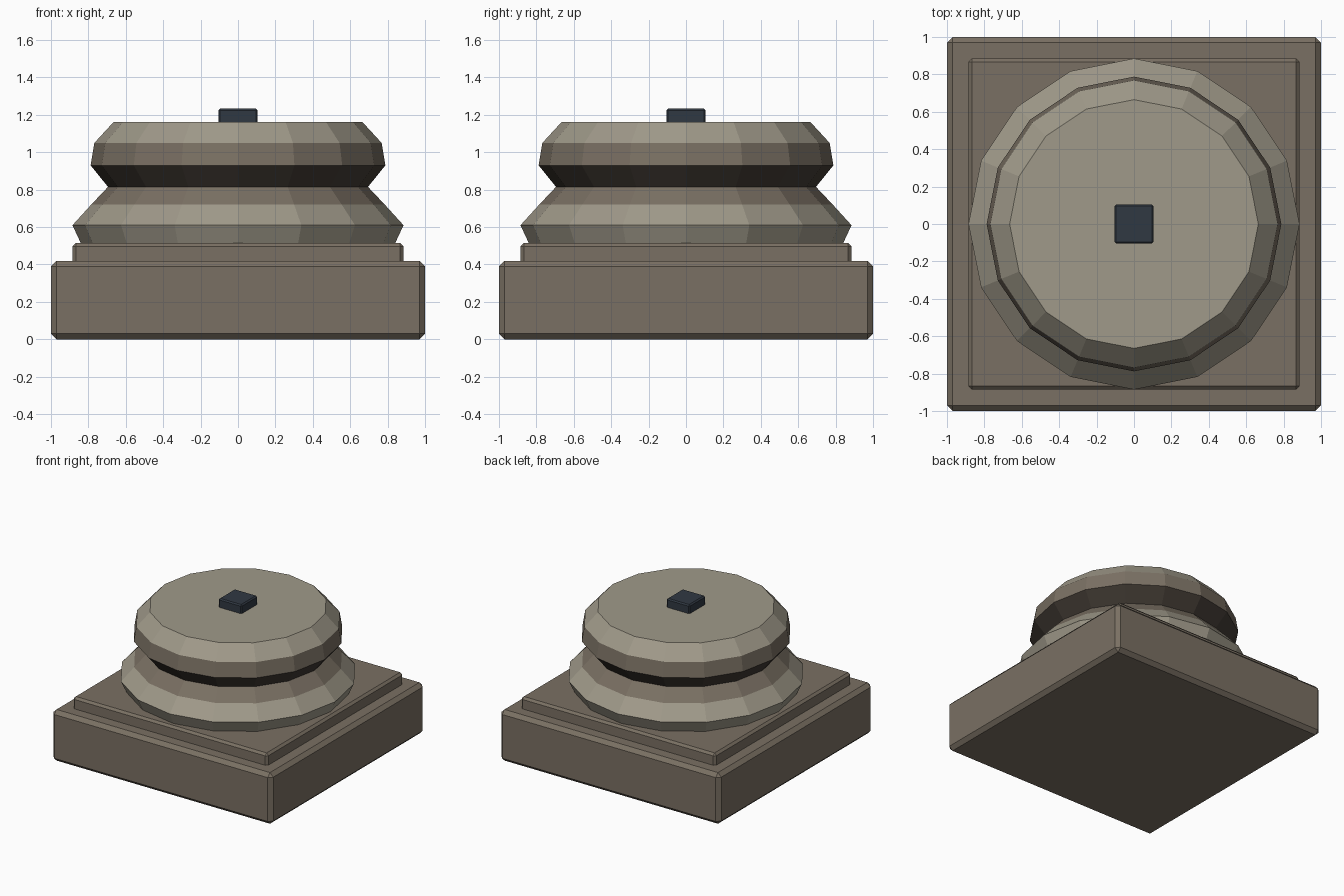
import bpy, bmesh, math

cube = bpy.data.objects.get("Cube")
if cube:
    bpy.data.objects.remove(cube, do_unlink=True)


def material(name, rgb):
    # sRGB bytes to linear
    lin = [((c / 255 + 0.055) / 1.055) ** 2.4 for c in rgb] + [1.0]
    m = bpy.data.materials.new(name)
    m.use_nodes = True
    m.diffuse_color = lin
    bsdf = next(n for n in m.node_tree.nodes if n.type == 'BSDF_PRINCIPLED')
    bsdf.inputs["Base Color"].default_value = lin
    bsdf.inputs["Roughness"].default_value = 0.9
    return m


LIGHT = material("light stone", (160, 154, 138))
BROWN = material("brown stone", (122, 112, 99))
DARK = material("dark groove", (66, 59, 52))
IRON = material("dark iron", (48, 56, 66))


def finish(name, bm, mats):
    bmesh.ops.recalc_face_normals(bm, faces=bm.faces)
    mesh = bpy.data.meshes.new(name)
    bm.to_mesh(mesh)
    bm.free()
    for m in mats:
        mesh.materials.append(m)
    ob = bpy.data.objects.new(name, mesh)
    bpy.context.collection.objects.link(ob)
    return ob


def slab(name, half, z0, z1, bevel, mat):
    """Square block with chamfered edges."""
    bm = bmesh.new()
    bmesh.ops.create_cube(bm, size=1)
    for v in bm.verts:
        v.co = (v.co.x * 2 * half, v.co.y * 2 * half,
                z0 + (v.co.z + 0.5) * (z1 - z0))
    bmesh.ops.bevel(bm, geom=bm.edges[:], offset=bevel, segments=1,
                    affect='EDGES')
    return finish(name, bm, [mat])


def lathe(name, profile, bands, mats, sides=16):
    """Turned solid; bands gives the material index of each ring of faces."""
    bm = bmesh.new()
    rings = []
    for r, z in profile:
        rings.append([bm.verts.new((r * math.cos(a), r * math.sin(a), z))
                      for a in (math.tau * i / sides for i in range(sides))])
    for lower, upper, band in zip(rings, rings[1:], bands):
        for i in range(sides):
            j = (i + 1) % sides
            f = bm.faces.new((lower[i], lower[j], upper[j], upper[i]))
            f.material_index = band
    bm.faces.new(rings[0]).material_index = bands[0]
    bm.faces.new(rings[-1]).material_index = bands[-1]
    return finish(name, bm, mats)


# Square plinth and the thinner step on it
slab("plinth", 1.0, 0.0, 0.42, 0.03, BROWN)
slab("plinth_step", 0.885, 0.38, 0.515, 0.018, BROWN)

# Turned column base: lower ring, dark groove, upper ring
profile = [(0.84, 0.513), (0.885, 0.61), (0.785, 0.72), (0.695, 0.815),
           (0.788, 0.93), (0.768, 1.05), (0.665, 1.162)]
lathe("column_base", profile, [0, 0, 1, 2, 1, 0], [LIGHT, BROWN, DARK])

# Small square dowel on top
slab("dowel", 0.105, 1.10, 1.233, 0.01, IRON)
